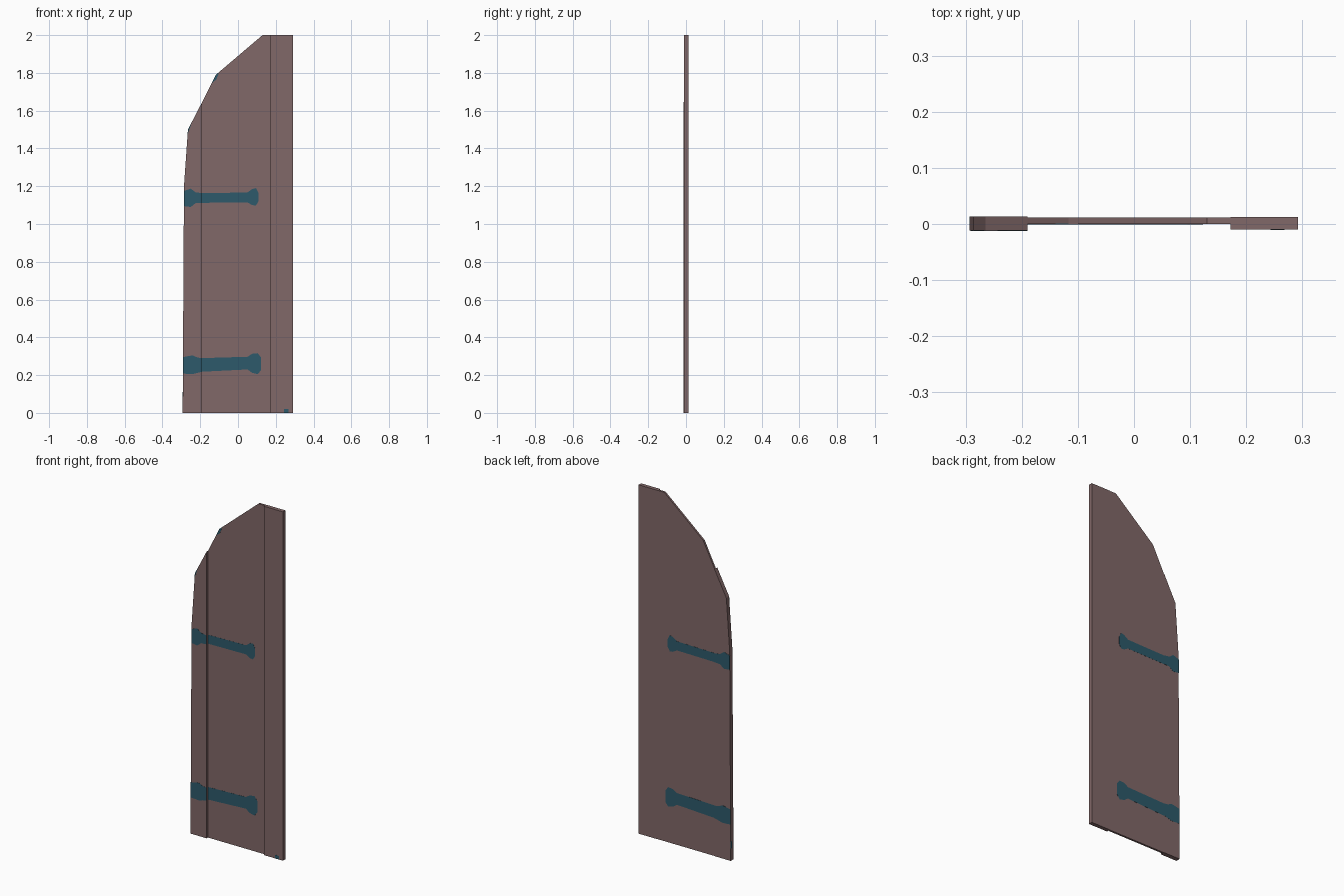
import bpy, bmesh

if "Cube" in bpy.data.objects:
    bpy.data.objects.remove(bpy.data.objects["Cube"])


def material(name, rgb):
    m = bpy.data.materials.new(name)
    m.diffuse_color = (*rgb, 1.0)
    m.use_nodes = True
    m.node_tree.nodes["Principled BSDF"].inputs["Base Color"].default_value = m.diffuse_color
    return m


WOOD = material("brown wood", (0.222, 0.138, 0.138))
IRON = material("teal iron", (0.026, 0.102, 0.145))


def slab(name, outline, y0, y1, mat):
    """Extrude an (x, z) outline from y0 to y1."""
    bm = bmesh.new()
    face = bm.faces.new([bm.verts.new((x, y0, z)) for x, z in outline])
    ext = bmesh.ops.extrude_face_region(bm, geom=[face])
    verts = [v for v in ext["geom"] if isinstance(v, bmesh.types.BMVert)]
    bmesh.ops.translate(bm, verts=verts, vec=(0, y1 - y0, 0))
    bmesh.ops.recalc_face_normals(bm, faces=bm.faces)
    mesh = bpy.data.meshes.new(name)
    bm.to_mesh(mesh)
    bm.free()
    mesh.materials.append(mat)
    ob = bpy.data.objects.new(name, mesh)
    bpy.context.collection.objects.link(ob)
    return ob


# Three planks: (front y, back y); the middle one is thinner
LEFT_Y, MID_Y, RIGHT_Y = (-0.012, 0.013), (0.0, 0.0112), (-0.010, 0.0125)
SEAM_L, SEAM_R = -0.19, 0.172

slab("left_plank", [(-0.293, 0), (SEAM_L, 0), (SEAM_L, 1.645), (-0.265, 1.5),
                    (-0.286, 1.2)], *LEFT_Y, WOOD)
slab("middle_plank", [(SEAM_L, 0), (SEAM_R, 0), (SEAM_R, 2), (0.13, 2),
                      (-0.117, 1.79), (SEAM_L, 1.645)], *MID_Y, WOOD)
slab("right_plank", [(SEAM_R, 0), (0.292, 0), (0.292, 2), (SEAM_R, 2)],
     *RIGHT_Y, WOOD)

# Painted hinge straps: (x, bottom z, top z) stations, split at the left seam
T = 0.0006
STRAPS = {
    "upper": [(-0.287, 1.095, 1.175), (-0.25, 1.09, 1.187), (-0.225, 1.11, 1.168),
              (SEAM_L, 1.112, 1.163), (0.05, 1.115, 1.167), (0.075, 1.1, 1.185),
              (0.095, 1.098, 1.19), (0.108, 1.12, 1.165)],
    "lower": [(-0.291, 0.208, 0.295), (-0.24, 0.205, 0.305), (-0.215, 0.212, 0.293),
              (SEAM_L, 0.218, 0.29), (0.05, 0.23, 0.297), (0.075, 0.212, 0.313),
              (0.105, 0.205, 0.316), (0.123, 0.228, 0.292)],
}
for label, st in STRAPS.items():
    for part, seg, ys in (("root", st[:4], LEFT_Y), ("tip", st[3:], MID_Y)):
        outline = [(x, a) for x, a, b in seg] + [(x, b) for x, a, b in reversed(seg)]
        slab(f"{label}_strap_{part}_front", outline, ys[0] - T, ys[0] + T, IRON)
        slab(f"{label}_strap_{part}_back", outline, ys[1] - T, ys[1] + T, IRON)

# Small paint chips along the edges
slab("top_chip", [(-0.14, 1.745), (-0.115, 1.765), (-0.10, 1.803), (-0.117, 1.79)],
     MID_Y[0] - T, MID_Y[0] + T, IRON)
slab("shoulder_chip", [(-0.267, 1.475), (-0.243, 1.541), (-0.265, 1.5)],
     LEFT_Y[0] - T, LEFT_Y[0] + T, IRON)
slab("foot_chip", [(0.243, 0), (0.268, 0), (0.268, 0.02), (0.243, 0.02)],
     RIGHT_Y[0] - T, RIGHT_Y[0] + T, IRON)
slab("side_chip", [(-0.2932, 0.07), (-0.292, 0.07), (-0.292, 0.11), (-0.2932, 0.11)],
     0.0, LEFT_Y[1], IRON)
